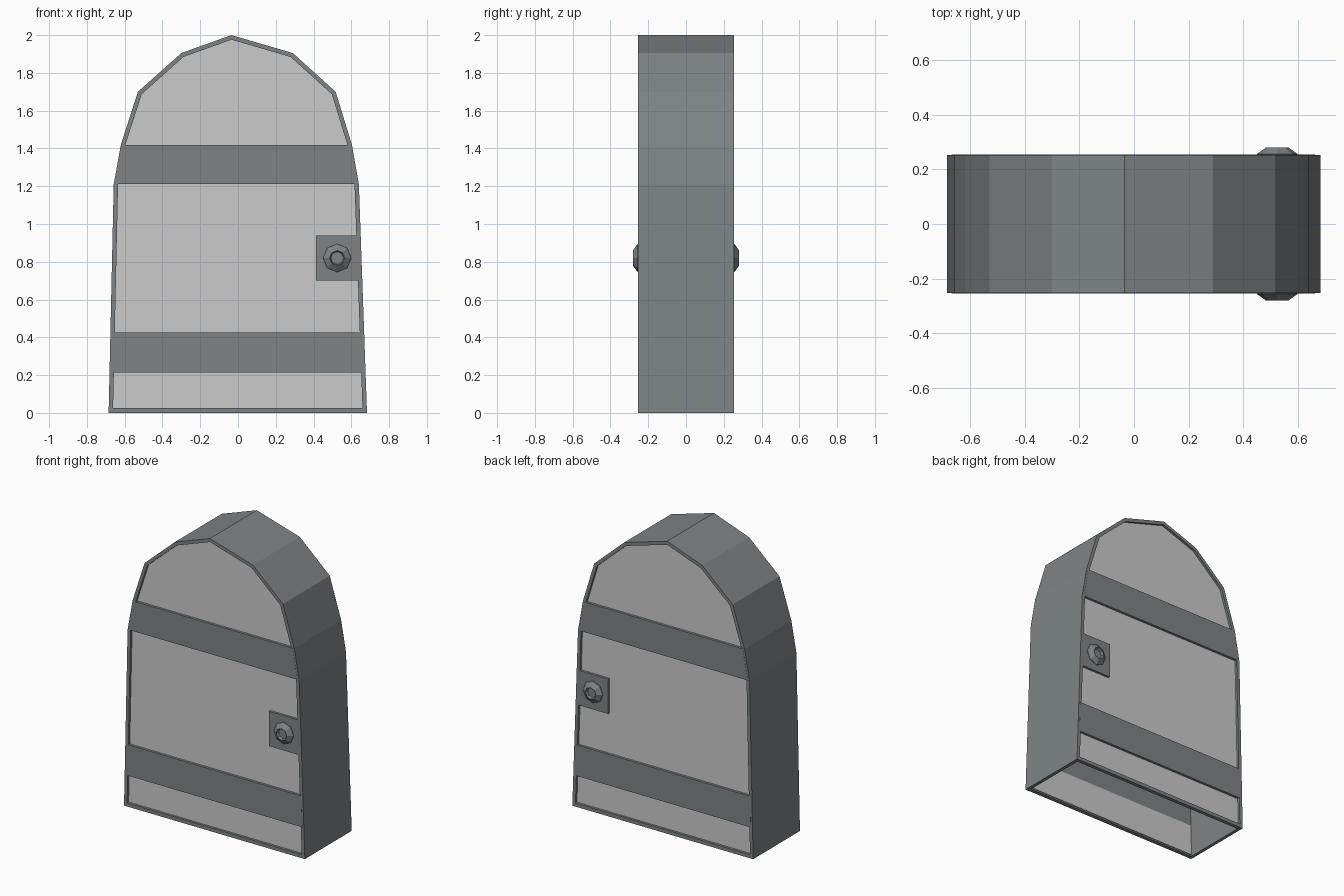
import bpy, bmesh, math

if "Cube" in bpy.data.objects:
    bpy.data.objects.remove(bpy.data.objects["Cube"])

D = 0.253          # half depth of the casing
WALL = 0.023       # casing thickness
OUTLINE = [(-.685, 0), (-.658, 1.21), (-.62, 1.42), (-.53, 1.70), (-.30, 1.905), (-.035, 2.0),
           (.29, 1.905), (.517, 1.70), (.603, 1.42), (.64, 1.21), (.683, 0)]

dark = bpy.data.materials.new("dark_metal")
dark.diffuse_color = (0.21, 0.23, 0.24, 1)
dark.use_nodes = True
dark.node_tree.nodes["Principled BSDF"].inputs["Base Color"].default_value = dark.diffuse_color


def make(name, bm, mat=None, fix=True):
    if fix:
        bmesh.ops.recalc_face_normals(bm, faces=bm.faces)
    me = bpy.data.meshes.new(name)
    bm.to_mesh(me)
    bm.free()
    if mat:
        me.materials.append(mat)
    ob = bpy.data.objects.new(name, me)
    bpy.context.collection.objects.link(ob)
    return ob


def slab(name, z0, z1, y0, y1, mat=None):
    """Slice of the arched outline between two heights, thickened along y."""
    bm = bmesh.new()
    k = 1 - WALL * 0.75   # tuck the edge inside the casing wall
    bm.faces.new([bm.verts.new((x * k, y0, z * (1 - WALL * .3))) for x, z in OUTLINE])
    for z, s in ((z0, -1), (z1, 1)):
        bmesh.ops.bisect_plane(bm, geom=bm.verts[:] + bm.edges[:] + bm.faces[:],
                               plane_co=(0, 0, z), plane_no=(0, 0, s), clear_outer=True)
    ext = bmesh.ops.extrude_face_region(bm, geom=bm.faces[:])
    bmesh.ops.translate(bm, vec=(0, y1 - y0, 0),
                        verts=[v for v in ext["geom"] if isinstance(v, bmesh.types.BMVert)])
    return make(name, bm, mat)


def box(name, x0, x1, z0, z1, y0, y1, mat):
    bm = bmesh.new()
    bmesh.ops.create_cube(bm, size=1)
    for v in bm.verts:
        v.co = (x1 if v.co.x > 0 else x0, y1 if v.co.y > 0 else y0, z1 if v.co.z > 0 else z0)
    return make(name, bm, mat)


# Arched casing, open at the bottom
bm = bmesh.new()
rows = [[bm.verts.new((x, y, z)) for y in (-D, D)] for x, z in OUTLINE]
for a, b in zip(rows, rows[1:]):
    bm.faces.new((a[0], b[0], b[1], a[1]))
casing = make("arched_casing", bm, dark, fix=False)
mod = casing.modifiers.new("thickness", 'SOLIDIFY')
mod.thickness, mod.offset, mod.use_even_offset = WALL, -1, True

for side, s in (("front", -1), ("back", 1)):
    # Recessed panels
    for label, z0, z1 in (("lower", .01, .22), ("middle", .415, 1.22), ("upper", 1.41, 2.1)):
        slab(f"{side}_{label}_panel", z0, z1, s * (D - .03), s * (D - .016))
    # Cross bands and bottom rail
    for label, z0, z1 in (("lower", .213, .425), ("upper", 1.212, 1.418)):
        slab(f"{side}_{label}_band", z0, z1, s * (D - .03), s * (D + .001), dark)
    box(f"{side}_bottom_rail", -.665, .665, 0, .025, s * (D - .025), s * D, dark)
    # Lock plate
    box(f"{side}_lock_plate", .412, .635, .70, .938, s * (D - .02), s * D, dark)
    # Eight-sided knob with a hollow centre
    bm = bmesh.new()
    rings = []
    for r, y in ((.076, D - .005), (.074, D + .004), (.04, .281), (.034, .262)):
        rings.append([bm.verts.new((.525 + r * math.cos(i * math.pi / 4), s * y,
                                    .82 + r * math.sin(i * math.pi / 4))) for i in range(8)])
    for a, b in zip(rings, rings[1:]):
        for i in range(8):
            j = (i + 1) % 8
            bm.faces.new((a[i], a[j], b[j], b[i]))
    bm.faces.new(rings[0])
    bm.faces.new(rings[-1])
    make(f"{side}_knob", bm, dark)
